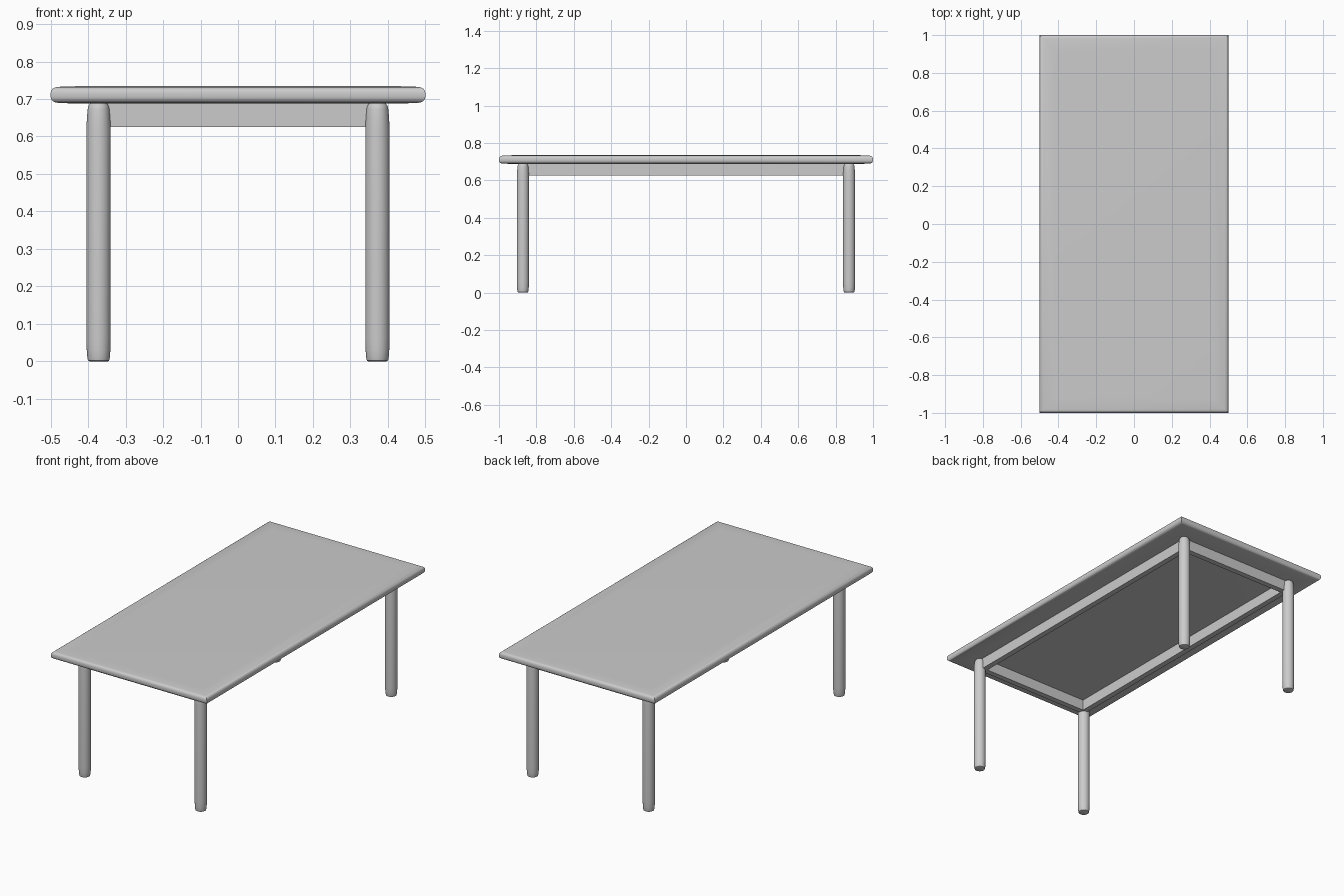
import bpy, bmesh, math

if "Cube" in bpy.data.objects:
    bpy.data.objects.remove(bpy.data.objects["Cube"])


def loft(name, rings, location=(0, 0, 0)):
    """Skin a stack of equal-length point rings and cap both ends."""
    bm = bmesh.new()
    loops = [[bm.verts.new(p) for p in ring] for ring in rings]
    n = len(loops[0])
    for low, high in zip(loops, loops[1:]):
        for i in range(n):
            j = (i + 1) % n
            bm.faces.new((low[i], low[j], high[j], high[i]))
    bm.faces.new(loops[0][::-1])
    bm.faces.new(loops[-1])
    mesh = bpy.data.meshes.new(name)
    bm.to_mesh(mesh)
    bm.free()
    obj = bpy.data.objects.new(name, mesh)
    bpy.context.collection.objects.link(obj)
    obj.location = location
    bpy.ops.object.select_all(action='DESELECT')
    obj.select_set(True)
    bpy.context.view_layer.objects.active = obj
    bpy.ops.object.shade_smooth_by_angle(angle=math.radians(40))
    return obj


def rect(hx, hy, z):
    return [(-hx, -hy, z), (hx, -hy, z), (hx, hy, z), (-hx, hy, z)]


def circle(r, z, n=32):
    return [(r * math.cos(2 * math.pi * i / n), r * math.sin(2 * math.pi * i / n), z)
            for i in range(n)]


# Table top: square corners in plan, softly rounded rim
rim = [(0.08, 0.0235), (0.02, 0.0215), (0.011, 0.0195), (0.005, 0.016), (0.001, 0.010), (0, 0.004)]
profile = [(i, -z) for i, z in rim] + [(i, z) for i, z in reversed(rim)]
loft("table_top", [rect(0.5 - i, 1 - i, z) for i, z in profile], (0, 0, 0.711))

# Four round legs with softened ends
LX, LY = 0.372, 0.872
leg = [(0.024, 0), (0.028, 0.002), (0.030, 0.010), (0.0315, 0.03), (0.0325, 0.06),
       (0.0325, 0.62), (0.031, 0.65), (0.029, 0.673), (0.027, 0.682), (0.022, 0.688)]
for sy, end in ((-1, "front"), (1, "back")):
    for sx, side in ((-1, "left"), (1, "right")):
        loft(f"{end}_{side}_leg", [circle(r, z) for r, z in leg], (sx * LX, sy * LY, 0))

# Apron boards between the legs, flush with their inner sides
HALF_T, Z0, Z1 = 0.016, 0.625, 0.69
for s, end, side in ((-1, "front", "left"), (1, "back", "right")):
    loft(f"{end}_apron", [rect(0.348, HALF_T, z) for z in (Z0, Z1)], (0, s * (LY - 0.014), 0))
    loft(f"{side}_apron", [rect(HALF_T, 0.848, z) for z in (Z0, Z1)], (s * (LX - 0.014), 0, 0))
